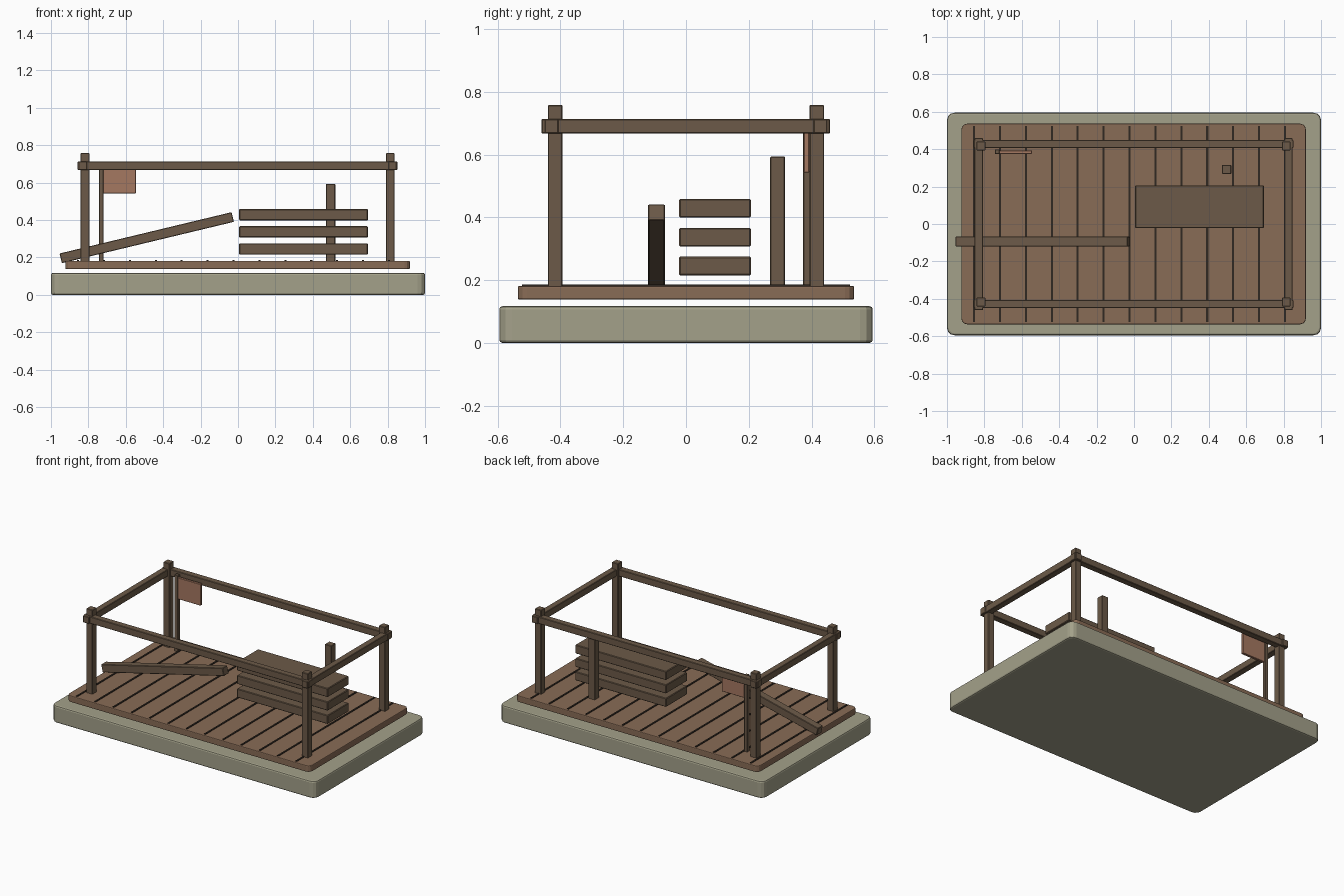
import bpy, bmesh, math

if "Cube" in bpy.data.objects:
    bpy.data.objects.remove(bpy.data.objects["Cube"])


def material(name, rgb):
    m = bpy.data.materials.new(name)
    m.diffuse_color = (*rgb, 1)
    m.use_nodes = True
    m.node_tree.nodes["Principled BSDF"].inputs["Base Color"].default_value = m.diffuse_color
    return m


STONE = material("stone", (0.37, 0.356, 0.254))
DECK = material("deck_wood", (0.25, 0.15, 0.093))
WOOD = material("dark_wood", (0.15, 0.102, 0.065))
SEAM = material("seam_dark", (0.03, 0.022, 0.016))
PANEL = material("panel_red_wood", (0.376, 0.188, 0.12))


def block(name, x, y, z, mat, edge=0.003, corner=0.0, tilt=0.0):
    """Box spanning the given (min, max) ranges, with softened edges."""
    spans = (x, y, z)
    size = [b - a for a, b in spans]
    bm = bmesh.new()
    bmesh.ops.create_cube(bm, size=1)
    bmesh.ops.scale(bm, vec=size, verts=bm.verts)
    if corner:
        upright = [e for e in bm.edges
                   if abs(e.verts[0].co.z - e.verts[1].co.z) > 1e-5]
        bmesh.ops.bevel(bm, geom=upright, offset=corner, segments=3,
                        profile=0.5, affect='EDGES')
    if edge:
        sharp = [e for e in bm.edges if e.calc_face_angle(0) > 0.8]
        bmesh.ops.bevel(bm, geom=sharp, offset=edge, segments=2 if corner else 1,
                        profile=0.5, affect='EDGES')
    me = bpy.data.meshes.new(name)
    bm.to_mesh(me)
    bm.free()
    me.materials.append(mat)
    ob = bpy.data.objects.new(name, me)
    ob.location = [(a + b) / 2 for a, b in spans]
    ob.rotation_euler.y = tilt
    bpy.context.collection.objects.link(ob)
    return ob


def around(c, width):
    return (c - width / 2, c + width / 2)


# Stone base and floating plank deck
block("stone_base", (-1, 1), (-0.595, 0.595), (0, 0.117), STONE, 0.01, 0.04)
block("deck", (-0.923, 0.919), (-0.536, 0.536), (0.138, 0.182), DECK, 0.005, 0.03)

# Dark seams between planks
for i in range(13):
    block(f"deck_seam_{i + 1}", around(-0.855 + i * 0.1385, 0.011),
          (-0.523, 0.523), (0.172, 0.1865), SEAM, 0)

# Corner posts
for sx, side in ((-1, "left"), (1, "right")):
    for sy, end in ((-1, "front"), (1, "back")):
        block(f"{end}_{side}_post", around(sx * 0.816 - 0.002, 0.047),
              around(sy * 0.417, 0.047), (0.175, 0.758), WOOD)

# Top rails, set slightly outside the post centres
for s, end, side in ((-1, "front", "left"), (1, "back", "right")):
    block(f"{end}_rail", (-0.857, 0.852), around(s * 0.428, 0.044),
          (0.667, 0.714), WOOD)
    block(f"{side}_rail", around(s * 0.828 - 0.002, 0.044), (-0.461, 0.459),
          (0.667, 0.714), WOOD)

# Hanging sign on its own thin post
block("sign_post", around(-0.731, 0.026), around(0.386, 0.026), (0.175, 0.705), WOOD)
block("sign_panel", (-0.72, -0.546), around(0.384, 0.018), (0.543, 0.69), PANEL, 0.002)

# Stacked boards and the stake behind them
for i in range(3):
    z = 0.215 + i * 0.092
    block(f"stacked_board_{i + 1}", (0.006, 0.695), (-0.022, 0.207),
          (z, z + 0.06), WOOD, 0.004)
block("stake", around(0.495, 0.05), around(0.292, 0.048), (0.175, 0.594), WOOD)

# Leaning beam
block("leaning_beam", around(-0.488, 0.946), around(-0.094, 0.053),
      around(0.306, 0.053), WOOD, tilt=-math.radians(13.5))
